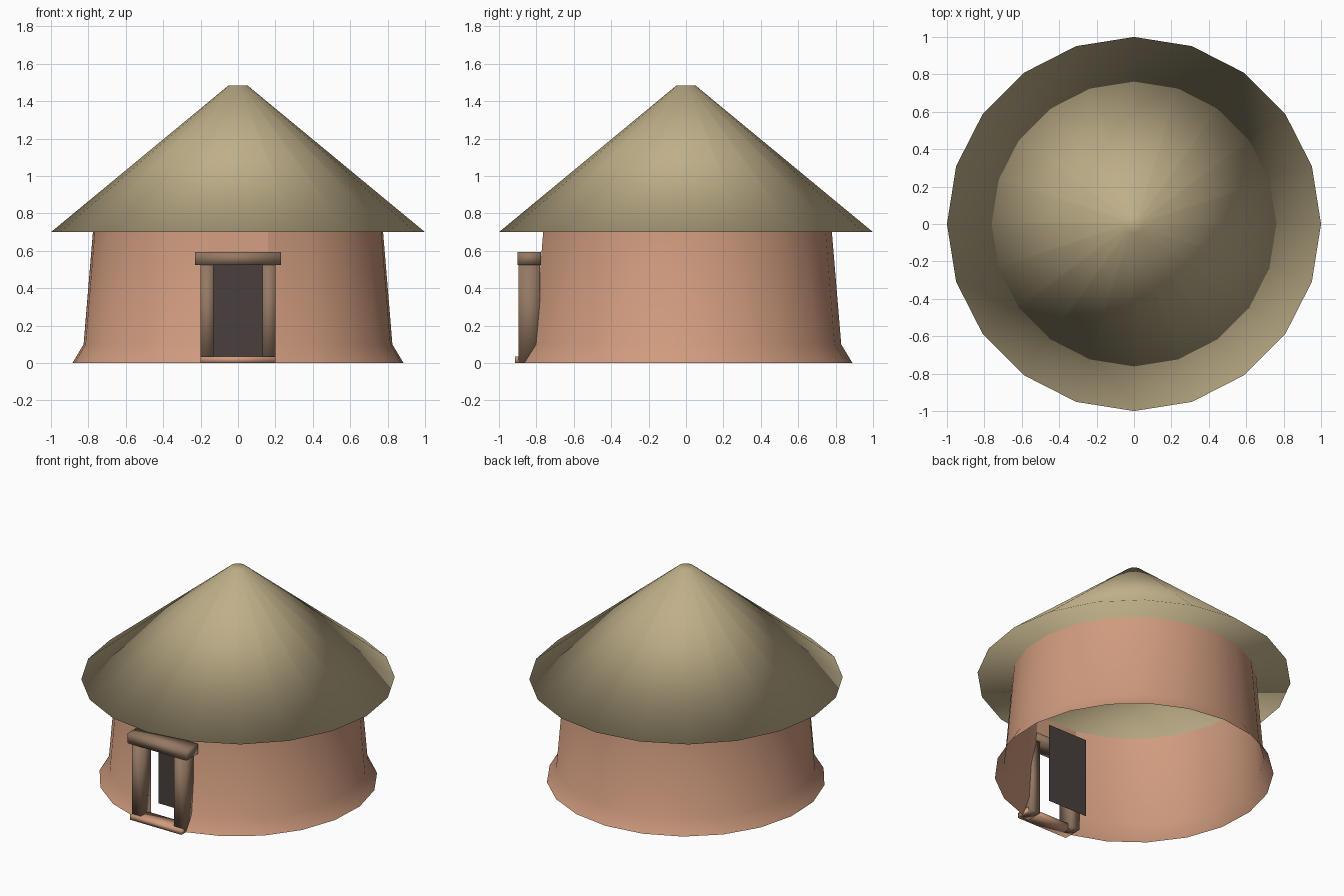
import bpy, bmesh, math

if "Cube" in bpy.data.objects:
    bpy.data.objects.remove(bpy.data.objects["Cube"])


def material(name, rgb):
    m = bpy.data.materials.new(name)
    m.diffuse_color = (*rgb, 1)
    m.use_nodes = True
    m.node_tree.nodes["Principled BSDF"].inputs["Base Color"].default_value = m.diffuse_color
    return m


CLAY = material("clay", (0.63, 0.33, 0.21))
THATCH = material("thatch", (0.52, 0.43, 0.25))
WOOD = material("wood", (0.30, 0.19, 0.125))
DARK = material("dark_cloth", (0.065, 0.05, 0.047))


def finish(name, bm, mat):
    me = bpy.data.meshes.new(name)
    bm.to_mesh(me)
    bm.free()
    me.materials.append(mat)
    me.shade_smooth()
    ob = bpy.data.objects.new(name, me)
    bpy.context.collection.objects.link(ob)
    return ob


def box(name, x, y, z, mat):
    bm = bmesh.new()
    bmesh.ops.create_cube(bm, size=1)
    for v in bm.verts:
        v.co = [(a + b) / 2 + c * (b - a) for (a, b), c in zip((x, y, z), v.co)]
    return finish(name, bm, mat)


def arc_wall(name, profile, start, end, steps, mat):
    # sweep a (radius, height) profile around z; angle 0 is the front (-y)
    bm = bmesh.new()
    rows = []
    for i in range(steps + 1):
        a = start + (end - start) * i / steps
        rows.append([bm.verts.new((r * math.sin(a), -r * math.cos(a), z)) for r, z in profile])
    for p, q in zip(rows, rows[1:]):
        for j in range(len(profile) - 1):
            bm.faces.new((p[j], q[j], q[j + 1], p[j + 1]))
    return finish(name, bm, mat)


# thatched roof: closed 20-sided cone with a small flat tip and flat underside
bm = bmesh.new()
bmesh.ops.create_cone(bm, cap_ends=True, segments=20, radius1=1, radius2=0.05, depth=0.785)
bmesh.ops.translate(bm, verts=bm.verts, vec=(0, 0, 0.7 + 0.785 / 2))
finish("roof", bm, THATCH)

# clay wall with a flared foot, open at the doorway, plus the strip above the door
gap = math.radians(11.8)
arc_wall("wall", [(0.89, 0), (0.83, 0.1), (0.78, 0.7)], gap, 2 * math.pi - gap, 20, CLAY)
arc_wall("wall_above_door", [(0.79, 0.58), (0.78, 0.7)], -gap, gap, 1, CLAY)

# door frame
for side, s in (("left", -1), ("right", 1)):
    box(side + "_door_post", sorted((s * 0.13, s * 0.2)), (-0.895, -0.78), (0, 0.54), WOOD)
box("lintel", (-0.23, 0.23), (-0.9, -0.775), (0.525, 0.595), WOOD)
box("door_sill", (-0.2, 0.2), (-0.915, -0.81), (0, 0.035), CLAY)

# dark curtain hanging behind the doorway
bm = bmesh.new()
bm.faces.new([bm.verts.new((x, -0.66, z)) for x, z in
              ((-0.155, 0.03), (0.155, 0.03), (0.155, 0.59), (-0.155, 0.59))])
finish("door_curtain", bm, DARK)
